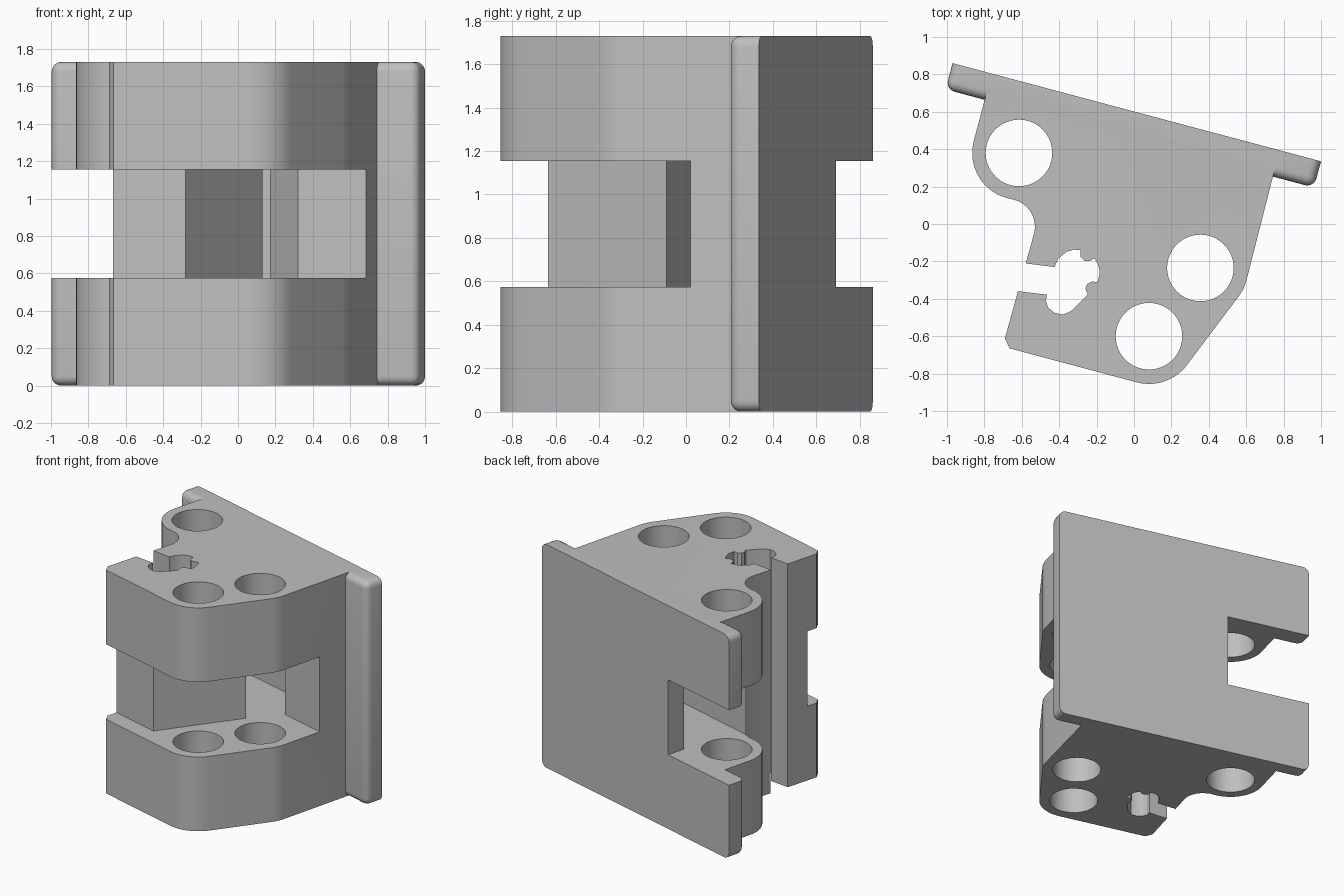
import bpy
import bmesh
import math
from mathutils import Vector

if "Cube" in bpy.data.objects:
    bpy.data.objects.remove(bpy.data.objects["Cube"])

HEIGHT = 1.73
GAP = (0.575, 1.155)          # open middle band
TILT = math.radians(-15)      # the whole block is turned about z
U = Vector((math.cos(TILT), math.sin(TILT)))    # along the back plate
V = Vector((-U.y, U.x))                         # towards the back

grey = bpy.data.materials.new("light_grey")
grey.use_nodes = True
colour = (0.52, 0.52, 0.52, 1)
grey.diffuse_color = colour
grey.node_tree.nodes["Principled BSDF"].inputs["Base Color"].default_value = colour


def arc(centre, radius, start, end, steps=14):
    """Points on an arc, angles in degrees."""
    angles = [math.radians(start + (end - start) * i / steps) for i in range(steps + 1)]
    return [(centre[0] + radius * math.cos(a), centre[1] + radius * math.sin(a)) for a in angles]


def prism(name, outline, low, high, edit=None):
    """Extrude a flat outline from height low to height high."""
    bm = bmesh.new()
    face = bm.faces.new([bm.verts.new((p[0], p[1], low)) for p in outline])
    top = bmesh.ops.extrude_face_region(bm, geom=[face])["geom"]
    bmesh.ops.translate(bm, vec=(0, 0, high - low),
                        verts=[g for g in top if isinstance(g, bmesh.types.BMVert)])
    bmesh.ops.recalc_face_normals(bm, faces=bm.faces)
    if edit:
        edit(bm)
    mesh = bpy.data.meshes.new(name)
    bm.to_mesh(mesh)
    bm.free()
    mesh.materials.append(grey)
    obj = bpy.data.objects.new(name, mesh)
    bpy.context.collection.objects.link(obj)
    return obj


def combine(target, other, operation):
    """Apply a boolean and remove the helper."""
    mod = target.modifiers.new("combine", "BOOLEAN")
    mod.operation, mod.object, mod.solver = operation, other, "EXACT"
    bpy.context.view_layer.objects.active = target
    bpy.ops.object.modifier_apply(modifier=mod.name)
    bpy.data.objects.remove(other)


def round_front(bm):
    """Round the front rim and the four corners of the plate."""
    front = min(bm.faces, key=lambda f: f.normal.xy.dot(V))
    rim = {e for v in front.verts for e in v.link_edges}
    bmesh.ops.bevel(bm, geom=list(rim), offset=0.05, segments=5, profile=0.5, affect="EDGES")


# Main block: bosses around the holes joined by straight sides
holes = [(-0.615, 0.38), (0.08, -0.6), (0.355, -0.235)]
outline = [(-0.768, 0.78)]
outline += arc(holes[0], 0.25, 165, 255)
outline += arc((-0.68, -0.015), 0.15, 75, -15)
outline += [(-0.69, -0.61), (-0.665, -0.665)]
outline += arc(holes[1], 0.255, 255, 322.6)
outline += arc(holes[2], 0.255, -37.4, -15, 6)
outline += [(0.77, 0.36)]
block = prism("clamp_block", outline, 0, HEIGHT)

# Back plate with softened front rim
left, right = Vector((-0.97, 0.86)), Vector((1.0, 0.335))
plate = prism("back_plate", [left, left - V * 0.145, right - V * 0.145, right],
              0, HEIGHT, round_front)
combine(block, plate, "UNION")

# Middle band: leaves a core, a side post and most of the plate
band = [(-1.2, -1.2), (-1.2, -0.39), (-0.28, -0.635), (0.13, -0.09), (-1.2, 0.265),
        (-1.2, 1.1), (-0.22, 1.1), (-0.368, 0.55), (0.175, 0.405),
        (0.32, 0.12), (0.69, 0.02), (1.0, -0.06), (1.0, -1.2)]
combine(block, prism("band_cutter", band, *GAP), "DIFFERENCE")

# Three round through holes
for centre in holes:
    ring = arc(centre, 0.178, 0, 360, 56)[:-1]
    combine(block, prism("hole_cutter", ring, -0.1, HEIGHT + 0.1), "DIFFERENCE")

# Keyed slot open to the side
slot = [(-0.78, -0.185), (-0.425, -0.23), (-0.405, -0.185), (-0.36, -0.148), (-0.32, -0.137),
        (-0.287, -0.14), (-0.285, -0.175), (-0.265, -0.197), (-0.235, -0.197),
        (-0.212, -0.183), (-0.19, -0.22), (-0.183, -0.265), (-0.195, -0.312),
        (-0.225, -0.307), (-0.25, -0.32), (-0.26, -0.345), (-0.248, -0.378),
        (-0.335, -0.465), (-0.38, -0.485), (-0.425, -0.475), (-0.46, -0.445),
        (-0.472, -0.41), (-0.465, -0.378), (-0.78, -0.34)]
combine(block, prism("slot_cutter", slot, -0.1, HEIGHT + 0.1), "DIFFERENCE")

# Smooth curves, crisp corners
bpy.ops.object.select_all(action="DESELECT")
block.select_set(True)
bpy.context.view_layer.objects.active = block
bpy.ops.object.shade_smooth_by_angle(angle=math.radians(30))
